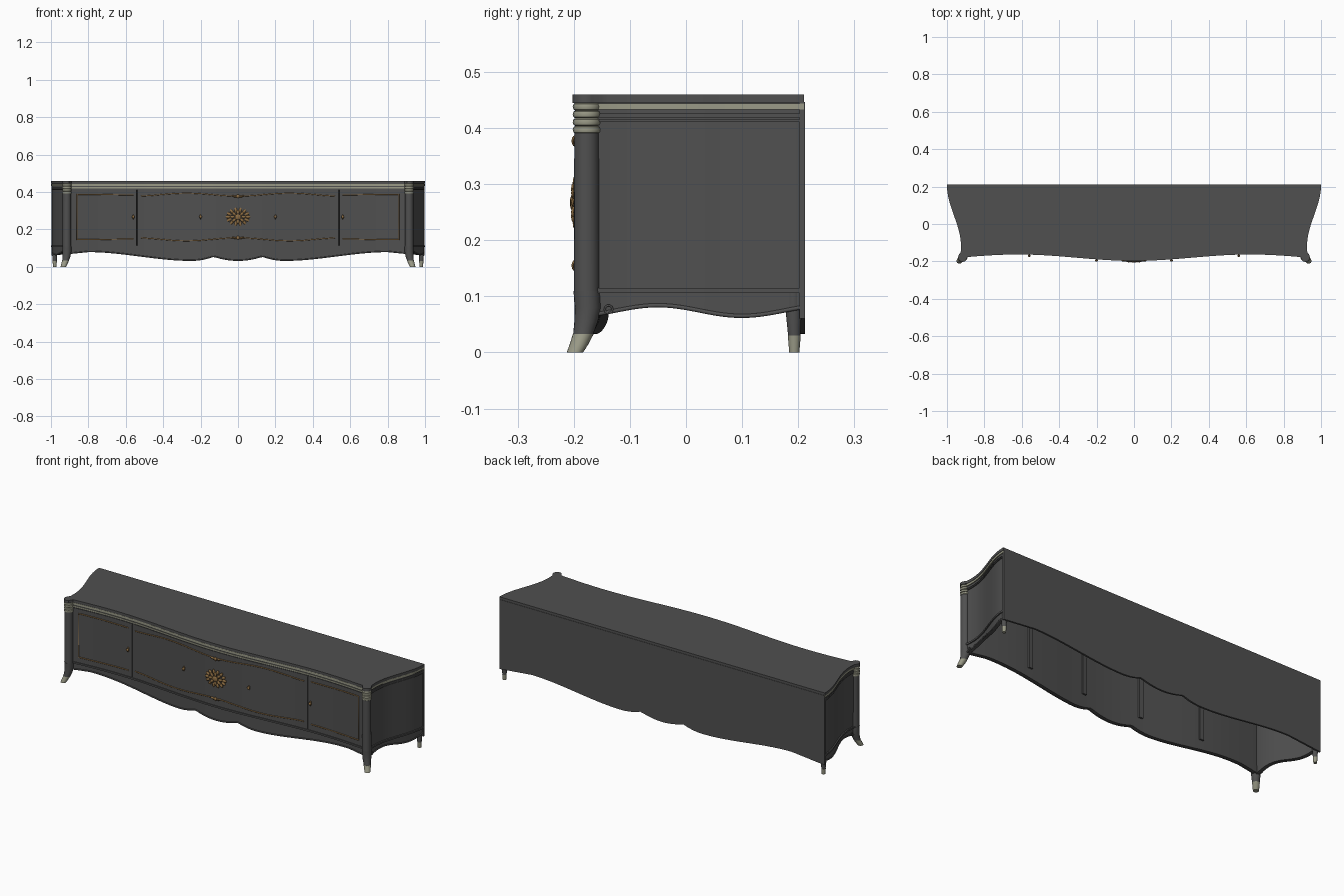
import bpy, bmesh, math
from mathutils import Vector

if "Cube" in bpy.data.objects:
    bpy.data.objects.remove(bpy.data.objects["Cube"])

def mat(name, r, g, b):
    m = bpy.data.materials.new(name)
    m.diffuse_color = (r, g, b, 1)
    m.use_nodes = True
    m.node_tree.nodes["Principled BSDF"].inputs["Base Color"].default_value = m.diffuse_color
    return m

DARK = mat("charcoal paint", 0.08, 0.08, 0.08)
SILVER = mat("champagne trim", 0.32, 0.32, 0.24)
GOLD = mat("antique gold", 0.26, 0.15, 0.055)

def finish(bm, name, m):
    bmesh.ops.recalc_face_normals(bm, faces=bm.faces)
    me = bpy.data.meshes.new(name)
    bm.to_mesh(me)
    bm.free()
    me.materials.append(m)
    ob = bpy.data.objects.new(name, me)
    bpy.context.collection.objects.link(ob)
    return ob

# Plan curves and scalloped lower edges
def front_y(x):
    return -0.18 - 0.017 * math.cos(math.pi * x / 0.62)

def side_x(y):
    return 0.9625 + 0.0375 * math.cos(math.pi * (0.21 - y) / 0.33)

def front_path(a, b, n=64):
    return [(a + (b - a) * i / n, front_y(a + (b - a) * i / n)) for i in range(n + 1)]

def side_path(s, n=28):
    p = [(s * side_x(y), y) for y in [-0.16 + 0.37 * i / n for i in range(n + 1)]]
    return p if s > 0 else p[::-1]

def scallop(x, y):
    a = abs(x)
    if a < 0.13:
        return 0.033 + 0.022 * (a / 0.13) ** 2
    if a < 0.25:
        return 0.033 + 0.022 * ((0.25 - a) / 0.12) ** 2
    t = min(1, (a - 0.25) / 0.55)
    return 0.033 + 0.047 * t * t * (3 - 2 * t) - 0.1 * max(0, a - 0.8)

def side_scallop(x, y):
    return 0.0725 + 0.0095 * math.cos(math.pi * (y + 0.05) / 0.15)

def offset(path, d):
    out = []
    for i, p in enumerate(path):
        a, b = Vector(path[max(0, i - 1)]), Vector(path[min(len(path) - 1, i + 1)])
        t = (b - a).normalized()
        out.append((p[0] + t.y * d, p[1] - t.x * d))
    return out

# Thick wall standing on a plan path
def wall(name, path, lo, hi, off, thick, m):
    low = lo if callable(lo) else (lambda x, y: lo)
    bm = bmesh.new()
    rings = []
    for p, o, i in zip(path, offset(path, off), offset(path, off - thick)):
        z = low(*p)
        rings.append([bm.verts.new(v) for v in
                      ((*o, z), (*o, hi), (*i, hi), (*i, z))])
    for a, b in zip(rings, rings[1:]):
        for k in range(4):
            bm.faces.new((a[k], b[k], b[(k + 1) % 4], a[(k + 1) % 4]))
    bm.faces.new(rings[0])
    bm.faces.new(rings[-1])
    return finish(bm, name, m)

# Round sections (x, y, z, radius) skinned together
def loft(name, secs, m, n=20):
    bm = bmesh.new()
    rings = [[bm.verts.new((x + r * math.cos(2 * math.pi * k / n),
                            y + r * math.sin(2 * math.pi * k / n), z)) for k in range(n)]
             for x, y, z, r in secs]
    for a, b in zip(rings, rings[1:]):
        for k in range(n):
            bm.faces.new((a[k], a[(k + 1) % n], b[(k + 1) % n], b[k]))
    bm.faces.new(rings[0])
    bm.faces.new(rings[-1])
    return finish(bm, name, m)

def tube(name, pts, r, m, cyclic=False):
    cu = bpy.data.curves.new(name, 'CURVE')
    cu.dimensions = '3D'
    cu.bevel_depth = r
    cu.bevel_resolution = 1
    sp = cu.splines.new('POLY')
    sp.points.add(len(pts) - 1)
    for q, p in zip(sp.points, pts):
        q.co = (*p, 1)
    sp.use_cyclic_u = cyclic
    cu.materials.append(m)
    ob = bpy.data.objects.new(name, cu)
    bpy.context.collection.objects.link(ob)
    return ob

# Carving made of squashed beads (x, z, half width, half height, turn, lift)
def carving(name, beads):
    bm = bmesh.new()
    for x, z, w, h, turn, lift in beads:
        vs = bmesh.ops.create_uvsphere(bm, u_segments=10, v_segments=6, radius=1)['verts']
        c, s = math.cos(turn), math.sin(turn)
        for v in vs:
            a, b = v.co.x * w, v.co.z * h
            v.co = (x + a * c - b * s, front_y(x) + 0.004 - lift + v.co.y * 0.006, z + a * s + b * c)
    return finish(bm, name, GOLD)

PX, PY = 0.915, -0.177   # corner post centre

# Top slab, bulging round the corner posts
right = [(side_x(y), y) for y in [0.21 - 0.36 * i / 28 for i in range(29)]]
right += [(PX + 0.025 * math.cos(a), PY + 0.025 * math.sin(a))
          for a in [math.radians(20 - 140 * i / 12) for i in range(13)]]
front = front_path(0.89, -0.89)
outline = right + front + [(-x, y) for x, y in reversed(right)]
bm = bmesh.new()
face = bm.faces.new([bm.verts.new((x, y, 0.445)) for x, y in outline])
new = bmesh.ops.extrude_face_region(bm, geom=[face])['geom']
bmesh.ops.translate(bm, vec=(0, 0, 0.015), verts=[v for v in new if isinstance(v, bmesh.types.BMVert)])
finish(bm, "top_slab", DARK)

# Front doors and drawers with narrow gaps, closed by stiles behind
for name, a, b in (("left_door", -0.9, -0.542), ("centre_panel", -0.538, 0.538), ("right_door", 0.542, 0.9)):
    wall(name, front_path(a, b), 0.11, 0.42, -0.006, 0.018, DARK)
for x in (-0.54, -0.18, 0.18, 0.54):
    wall("inner_stile", front_path(x - 0.012, x + 0.012, 4), 0.11, 0.42, -0.022, 0.012, DARK)

# Side panels, skirts, mouldings and cornice
paths = {"front": (front_path(-0.9, 0.9, 120), scallop),
         "right": (side_path(1), side_scallop), "left": (side_path(-1), side_scallop)}
for key, (path, low) in paths.items():
    if key != "front":
        wall(key + "_side_panel", path, 0.11, 0.42, -0.008, 0.016, DARK)
    wall(key + "_skirt", path, low, 0.11, -0.007, 0.018, DARK)
    wall(key + "_base_moulding", path, 0.106, 0.115, -0.001, 0.02, DARK)
    wall(key + "_frieze", path, 0.412, 0.446, -0.006, 0.018, DARK)
    wall(key + "_cornice_bead", path, 0.411, 0.415, -0.003, 0.01, DARK)
    wall(key + "_lower_cornice", path, 0.419, 0.426, -0.003, 0.01, SILVER if key == "front" else DARK)
    wall(key + "_cornice_band", path, 0.433, 0.444, -0.001, 0.01, SILVER)
    tube(key + "_skirt_bead", [(x, y, low(x, y) + 0.002) for x, y in offset(path, -0.007)], 0.004, DARK)

# Back panel with the same scallop
back = [(0.998 - 1.996 * i / 120, 0.212) for i in range(121)]
wall("back_panel", back, scallop, 0.446, 0, 0.01, DARK)

for s in (-1, 1):
    x = s * PX
    # Corner post, ringed capital and splayed front leg
    loft("corner_post", [(x, PY, 0.1, 0.023), (x, PY, 0.392, 0.022)], DARK)
    for k in range(4):
        z = 0.39 + 0.01375 * k
        loft("capital_ring", [(x, PY, z + 0.01375 * t, r) for t, r in
             ((0, 0.02), (0.15, 0.0235), (0.5, 0.025), (0.85, 0.0235), (1, 0.02))], SILVER)
    loft("front_leg", [(x, PY, 0.11, 0.0235), (x, PY + 0.002, 0.08, 0.0235),
                       (s * 0.917, -0.178, 0.055, 0.021), (s * 0.922, -0.183, 0.033, 0.018)], DARK)
    loft("front_foot", [(s * 0.922, -0.183, 0.033, 0.0185), (s * 0.929, -0.191, 0.014, 0.0165),
                        (s * 0.934, -0.198, 0, 0.0145)], SILVER)
    # Tapered back leg
    loft("back_leg", [(s * 0.98, 0.192, 0.11, 0.014), (s * 0.98, 0.192, 0.07, 0.014),
                      (s * 0.98, 0.193, 0.03, 0.011)], DARK)
    loft("back_foot", [(s * 0.98, 0.193, 0.03, 0.0115), (s * 0.98, 0.193, 0, 0.009)], SILVER)
    # Small scroll where the side skirt meets the leg
    tube("skirt_scroll", [(s * (side_x(-0.138) - 0.004), -0.138 + 0.007 * math.cos(a * 0.63),
                           0.077 + 0.007 * math.sin(a * 0.63)) for a in range(10)], 0.002, DARK, True)

# Wavy gilt frame lines on the front
def wave(x):
    return 0.008 * math.cos(2 * math.pi * x / 0.55) * (1 if abs(x) < 0.55 else 0.2)

for name, a, b in (("left_gilt_frame", -0.86, -0.56), ("centre_gilt_frame", -0.52, 0.52), ("right_gilt_frame", 0.56, 0.86)):
    p = offset(front_path(a, b, 50), -0.005)
    hi = [(x, y, 0.386 - wave(x)) for x, y in p]
    lo = [(x, y, 0.147 + wave(x)) for x, y in p]
    if a < -0.8:
        tube(name, hi[::-1] + lo, 0.0028, GOLD)
    elif a > 0:
        tube(name, hi + lo[::-1], 0.0028, GOLD)
    else:
        tube(name + "_top", hi, 0.0028, GOLD)
        tube(name + "_bottom", lo, 0.0028, GOLD)

# Central rosette
beads = [(0, 0.267, 0.018, 0.016, 0, 0.008)]
for n, rx, rz, w, h, lift in ((8, 0.03, 0.024, 0.013, 0.008, 0.006), (14, 0.053, 0.037, 0.014, 0.008, 0.003)):
    for k in range(n):
        a = 2 * math.pi * k / n
        beads.append((rx * math.cos(a), 0.267 + rz * math.sin(a), w, h, a, lift))
carving("centre_rosette", beads)

# Leaf sprays at the frame centres, and small pulls
for z in (0.377, 0.155):
    carving("frame_spray", [(0, z, 0.01, 0.01, 0, 0.005)] +
            [(s * 0.02, z, 0.014, 0.005, s * 0.3, 0.003) for s in (-1, 1)])
for x in (-0.56, -0.2, 0.2, 0.56):
    carving("pull", [(x, 0.267, 0.008, 0.008, 0, 0.01), (x, 0.267, 0.005, 0.014, 0, 0.004)])

# Smooth shading with crisp edges
bpy.ops.object.select_all(action='DESELECT')
for ob in bpy.data.objects:
    if ob.type == 'MESH':
        ob.select_set(True)
        bpy.context.view_layer.objects.active = ob
bpy.ops.object.shade_smooth_by_angle(angle=math.radians(35))
